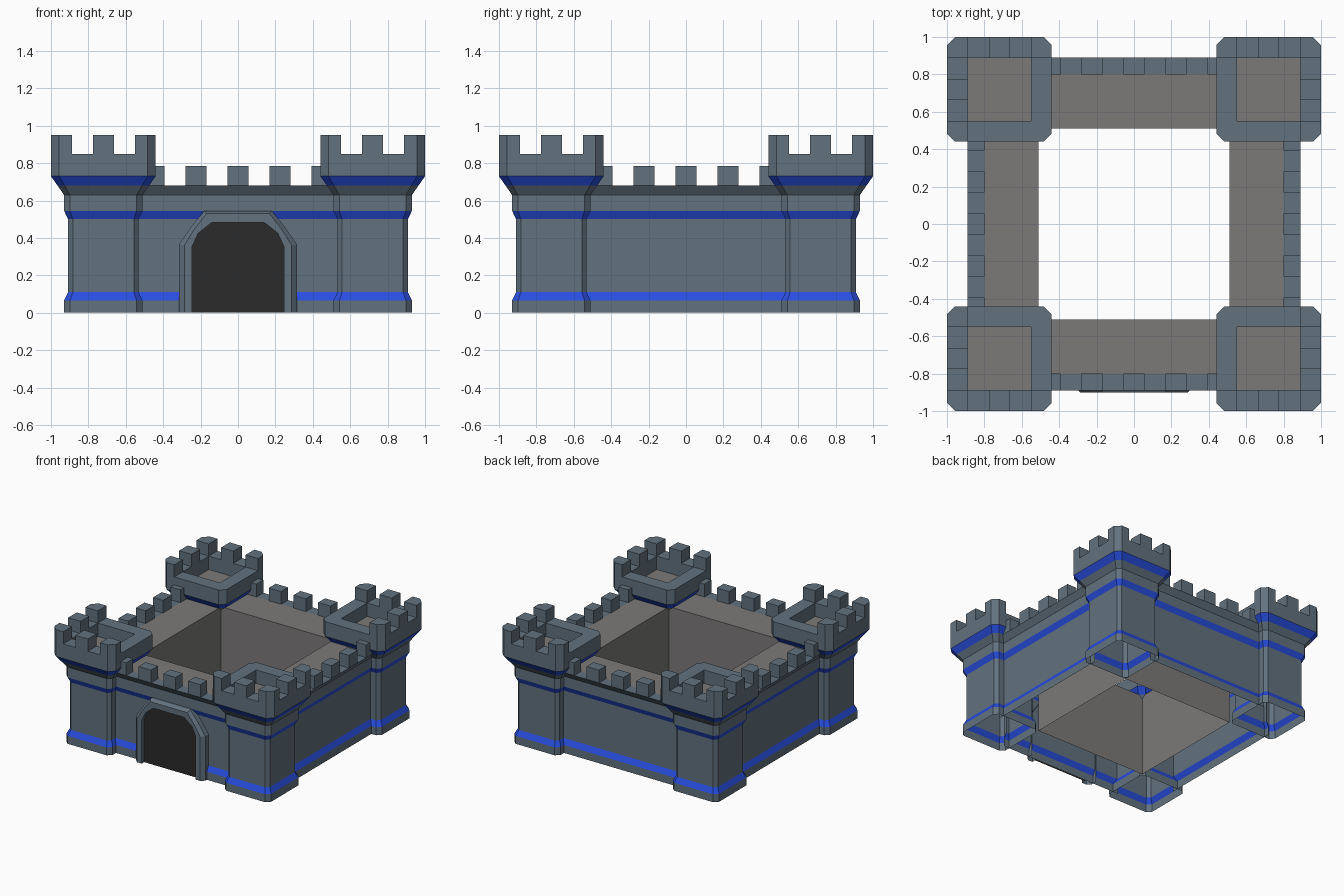
import bpy, bmesh, math
from mathutils import Matrix

if "Cube" in bpy.data.objects:
    bpy.data.objects.remove(bpy.data.objects["Cube"])


def material(name, rgb):
    m = bpy.data.materials.new(name)
    m.diffuse_color = (*rgb, 1)
    m.use_nodes = True
    m.node_tree.nodes["Principled BSDF"].inputs["Base Color"].default_value = m.diffuse_color
    return m


MATS = [material("stone", (0.122, 0.168, 0.212)), material("blue_band", (0.021, 0.075, 0.74)),
        material("grey_floor", (0.2, 0.194, 0.19)), material("gate_dark", (0.024, 0.024, 0.024))]
STONE, BLUE, GREY, DARK = range(4)


def finish(bm, name, normals=False):
    if normals:
        bmesh.ops.recalc_face_normals(bm, faces=bm.faces[:])
    me = bpy.data.meshes.new(name)
    bm.to_mesh(me)
    bm.free()
    for m in MATS:
        me.materials.append(m)
    ob = bpy.data.objects.new(name, me)
    bpy.context.collection.objects.link(ob)
    return ob


def face(bm, verts, mat):
    f = bm.faces.new(verts)
    f.material_index = mat
    return f


def loop(bm, pts, z):
    return [bm.verts.new((x, y, z)) for x, y in pts]


def bridge(bm, a, b, mat):
    n = len(a)
    for i in range(n):
        j = (i + 1) % n
        face(bm, (a[i], a[j], b[j], b[i]), mat)


def prism(bm, pts, z0, z1, mat=STONE):
    if sum(p[0] * q[1] - q[0] * p[1] for p, q in zip(pts, pts[1:] + pts[:1])) < 0:
        pts = pts[::-1]
    a, b = loop(bm, pts, z0), loop(bm, pts, z1)
    bridge(bm, a, b, mat)
    face(bm, b, mat)


def rect(x0, x1, y0, y1):
    return [(x0, y0), (x1, y0), (x1, y1), (x0, y1)]


def octagon(h, c, o):
    p = [(h, -h + c), (h, h - c), (h - c, h), (-h + c, h),
         (-h, h - c), (-h, -h + c), (-h + c, -h), (h - c, -h)]
    return [(x + o, y + o) for x, y in p]


# (height, half width, chamfer, colour of the band below)
TOWER = [(0, .21, .032, STONE), (.065, .21, .032, STONE), (.11, .188, .025, BLUE),
         (.50, .188, .025, STONE), (.545, .21, .032, BLUE), (.63, .21, .032, STONE),
         (.68, .245, .038, STONE), (.73, .28, .044, BLUE), (.85, .28, .044, STONE)]
C, H, W, CH = .72, .28, .112, .044

# Corner towers: lofted shell with a sunken floor
bm = bmesh.new()
prev = None
for z, h, c, mat in TOWER:
    ring = loop(bm, octagon(h, c, C), z)
    if prev:
        bridge(bm, prev, ring, mat)
    prev = ring
s = H - W
sq = [(C + s, C - s), (C + s, C + s), (C - s, C + s), (C - s, C - s)]
rim, floor = loop(bm, sq, .85), loop(bm, sq, .74)
for k in range(4):
    a, b = prev[2 * k], prev[2 * k + 1]
    n = prev[(2 * k + 2) % 8]
    face(bm, (a, b, rim[(k + 1) % 4], rim[k]), STONE)
    face(bm, (b, n, rim[(k + 1) % 4]), STONE)
    face(bm, (rim[k], rim[(k + 1) % 4], floor[(k + 1) % 4], floor[k]), STONE)
face(bm, floor, GREY)

# Tower merlons on the two outer sides
for sx, sy in ((1, 1), (-1, 1), (1, -1)):
    p = [(H, H - CH), (H - CH, H), (H - W, H), (H - W, H - W), (H, H - W)]
    prism(bm, [(C + sx * x, C + sy * y) for x, y in p], .85, .95)
prism(bm, rect(C - W / 2, C + W / 2, C + H - W, C + H), .85, .95)
prism(bm, rect(C + H - W, C + H, C - W / 2, C + W / 2), .85, .95)
tower = finish(bm, "corner_towers")
mod = tower.modifiers.new("mirror", 'MIRROR')
mod.use_axis = (True, True, False)
mod.use_mirror_merge = False

# Curtain walls: one profile strip, turned to four sides; (outward distance, height, colour)
WALL = [(.855, 0, STONE), (.855, .065, STONE), (.833, .11, BLUE), (.833, .50, STONE),
        (.855, .545, BLUE), (.855, .63, STONE), (.89, .68, STONE), (.80, .68, STONE),
        (.51, .68, GREY), (.51, 0, GREY)]
for k, side in enumerate(("front", "right", "back", "left")):
    bm = bmesh.new()
    prev = None
    for i, (d, z, mat) in enumerate(WALL):
        e = .51 if i >= 8 else .56
        cur = [bm.verts.new((-e, -d, z)), bm.verts.new((e, -d, z))]
        if prev:
            face(bm, (prev[0], prev[1], cur[1], cur[0]), mat)
        prev = cur
    # merlons along the outer edge
    for i in range(-2, 3):
        x = i * .2245
        prism(bm, rect(x - W / 2, x + W / 2, -.89, -.80), .68, .785)
    bmesh.ops.transform(bm, matrix=Matrix.Rotation(k * math.pi / 2, 4, 'Z'), verts=bm.verts[:])
    finish(bm, side + "_wall")


# Gate arch: bevelled frame from three matching outlines
def arch(half, y):
    right = [(.0, 0)] + half
    pts = right[1:] + [(-x, z) for x, z in reversed(half)]
    return [(x, y, z) for x, z in pts]


back = [(.315, 0), (.315, .365), (.25, .46), (.18, .545)]
front = [(.287, 0), (.287, .36), (.235, .445), (.168, .53)]
inner = [(.245, 0), (.245, .355), (.213, .425), (.14, .483)]
bm = bmesh.new()
rows = [[bm.verts.new(p) for p in arch(o, y)]
        for o, y in ((back, -.82), (back, -.875), (front, -.90), (inner, -.90), (inner, -.868))]
for a, b in zip(rows, rows[1:]):
    for i in range(len(a) - 1):
        face(bm, (a[i], a[i + 1], b[i + 1], b[i]), STONE)
    # feet of the frame are left open on the ground like the walls
finish(bm, "gate_frame")

# Dark gate panel
bm = bmesh.new()
f = face(bm, [bm.verts.new(p) for p in arch(inner, -.868)], DARK)
f.normal_update()
if f.normal.y > 0:
    f.normal_flip()
finish(bm, "gate_panel")
